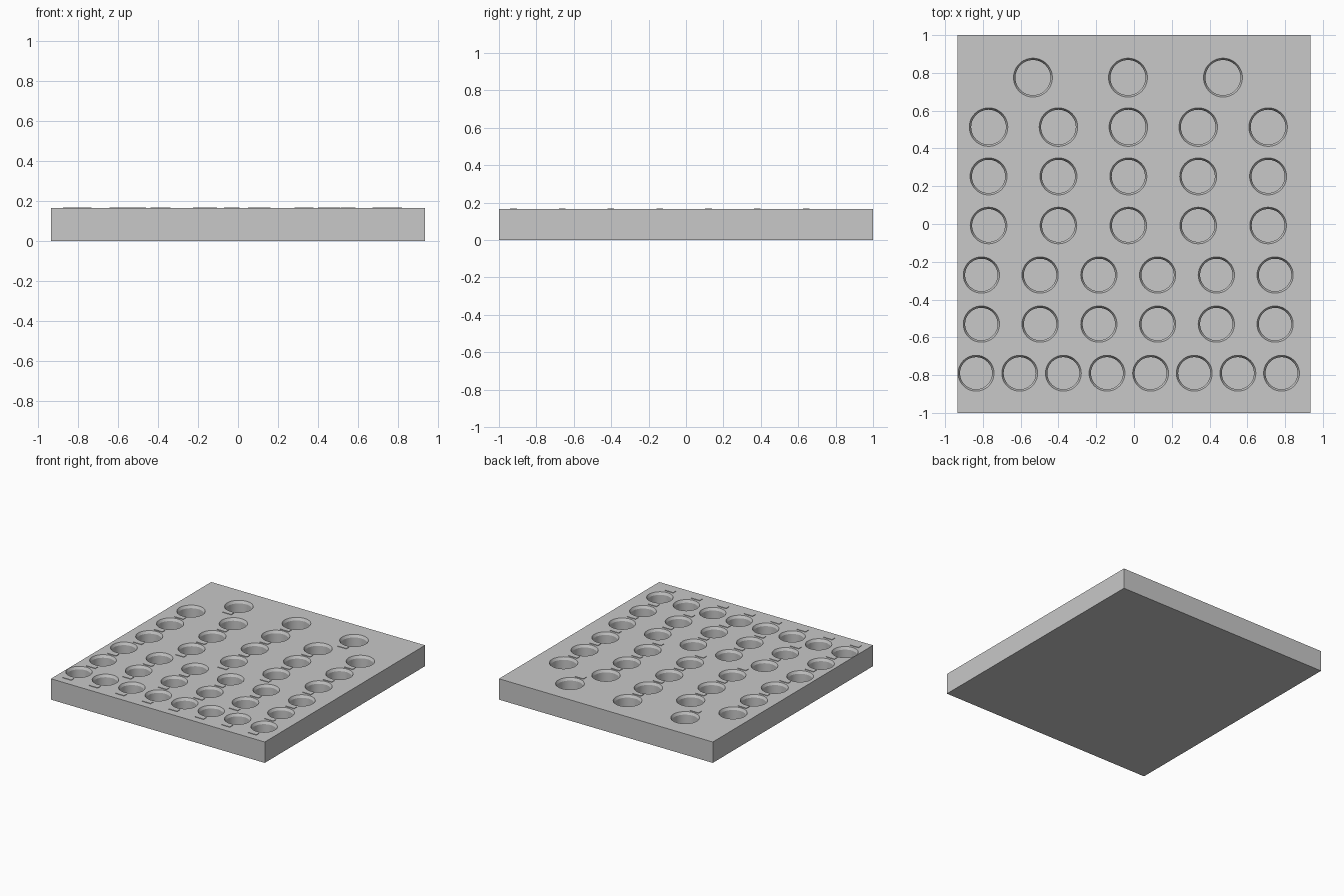
import bpy, bmesh, math
from mathutils import Vector

default = bpy.data.objects.get("Cube")
if default:
    bpy.data.objects.remove(default, do_unlink=True)

HALF_X, HALF_Y, TOP = 0.934, 1.0, 0.165
POCKET_FLOOR = 0.035
# Each row: y, first x, spacing, count, rim radius
ROWS = [
    (0.775, -0.535, 0.503, 3, 0.103),
    (0.513, -0.770, 0.370, 5, 0.102),
    (0.252, -0.770, 0.370, 5, 0.098),
    (-0.008, -0.770, 0.370, 5, 0.097),
    (-0.270, -0.808, 0.311, 6, 0.096),
    (-0.530, -0.808, 0.311, 6, 0.096),
    (-0.790, -0.836, 0.231, 8, 0.095),
]

grey = bpy.data.materials.new("light grey plastic")
grey.use_nodes = True
colour = (0.58, 0.58, 0.58, 1)
grey.diffuse_color = colour
grey.node_tree.nodes["Principled BSDF"].inputs["Base Color"].default_value = colour


def make_object(name, bm):
    bmesh.ops.recalc_face_normals(bm, faces=bm.faces)
    mesh = bpy.data.meshes.new(name)
    bm.to_mesh(mesh)
    bm.free()
    mesh.materials.append(grey)
    obj = bpy.data.objects.new(name, mesh)
    bpy.context.collection.objects.link(obj)
    return obj


def add_box(bm, centre, size):
    verts = bmesh.ops.create_cube(bm, size=1)["verts"]
    bmesh.ops.scale(bm, vec=Vector(size), verts=verts)
    bmesh.ops.translate(bm, vec=Vector(centre), verts=verts)


def add_pocket(bm, x, y, radius, segments=48):
    """Closed round cutter with a steep tapered rim."""
    inner = radius - 0.010
    slope = 0.010 / 0.020
    profile = [(inner, POCKET_FLOOR), (inner, TOP - 0.02),
               (radius + 0.02 * slope, TOP + 0.02)]
    rings = []
    for r, z in profile:
        angles = [2 * math.pi * i / segments for i in range(segments)]
        rings.append([bm.verts.new((x + r * math.cos(a), y + r * math.sin(a), z))
                      for a in angles])
    for low, high in zip(rings, rings[1:]):
        for i in range(segments):
            j = (i + 1) % segments
            bm.faces.new((low[i], low[j], high[j], high[i]))
    bm.faces.new(rings[0][::-1])
    bm.faces.new(rings[-1])


# Tray block, pocket cutters and the plain marker strips in front of them
block, pockets, strips = bmesh.new(), bmesh.new(), bmesh.new()
add_box(block, (0, 0, TOP / 2), (2 * HALF_X, 2 * HALF_Y, TOP))
for y, first, step, count, radius in ROWS:
    for i in range(count):
        x = first + i * step
        add_pocket(pockets, x, y, radius)
        add_box(strips, (x, y - 0.132, TOP + 0.001), (0.075, 0.036, 0.006))

tray = make_object("tray", block)
cutter = make_object("pocket_cutter", pockets)
cutter.hide_render = True
make_object("marker_strips", strips)

# Cut the pockets and bake the result
cut = tray.modifiers.new("pockets", "BOOLEAN")
cut.operation = "DIFFERENCE"
cut.solver = "EXACT"
cut.object = cutter
bpy.ops.object.select_all(action="DESELECT")
bpy.context.view_layer.objects.active = tray
tray.select_set(True)
bpy.ops.object.modifier_apply(modifier=cut.name)
bpy.data.objects.remove(cutter, do_unlink=True)
bpy.ops.object.shade_smooth_by_angle(angle=math.radians(15))
